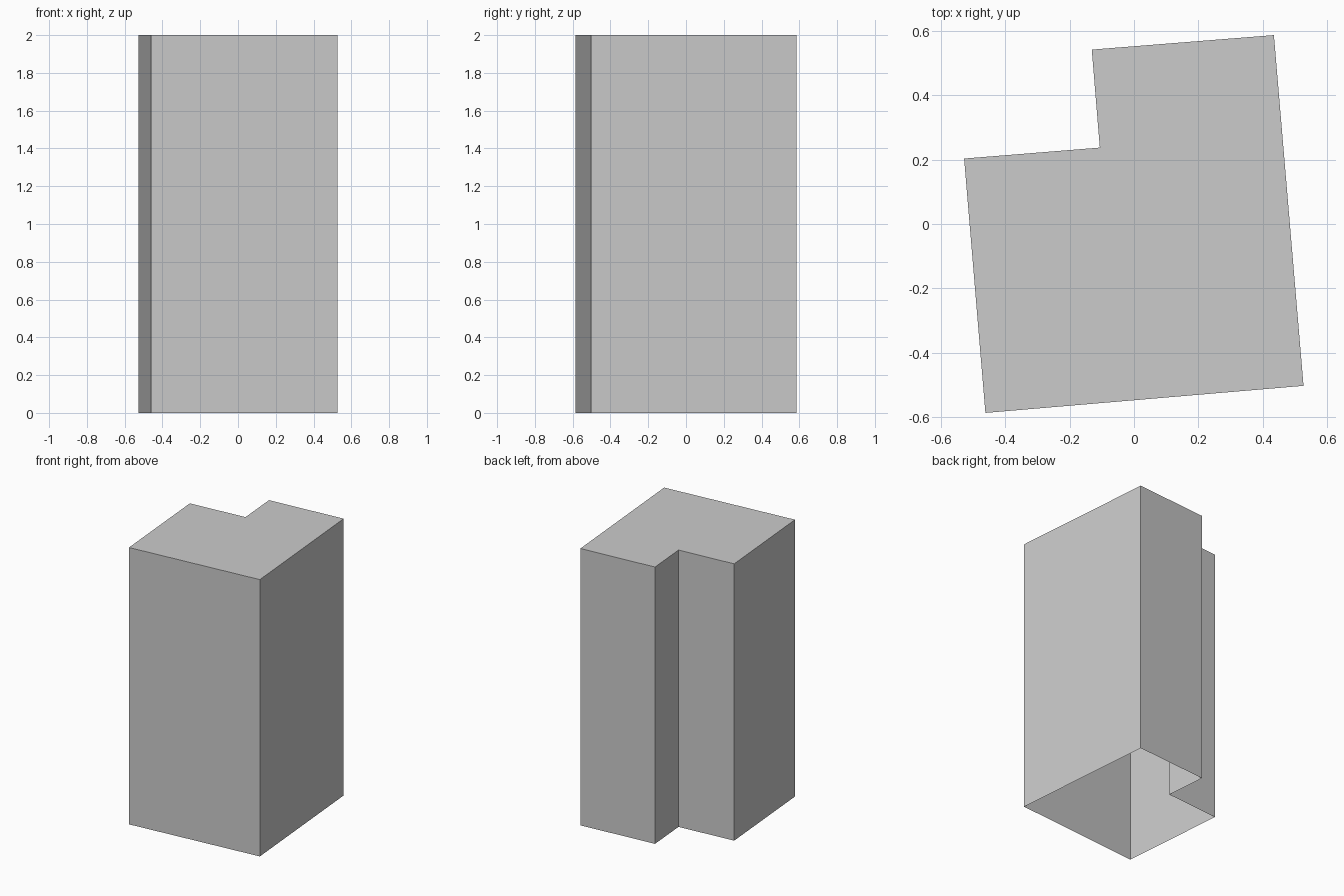
import bpy, bmesh

if "Cube" in bpy.data.objects:
    bpy.data.objects.remove(bpy.data.objects["Cube"])

HEIGHT = 2.0
# L-shaped footprint, counter-clockwise
FOOTPRINT = [(-0.461, -0.586), (0.526, -0.502), (0.434, 0.586),
             (-0.131, 0.541), (-0.106, 0.237), (-0.527, 0.203)]

# Thin walls around the footprint, with a flat roof and an open underside
bm = bmesh.new()
base = [bm.verts.new((x, y, 0)) for x, y in FOOTPRINT]
roof = [bm.verts.new((x, y, HEIGHT)) for x, y in FOOTPRINT]
for i in range(len(base)):
    j = (i + 1) % len(base)
    bm.faces.new((base[i], base[j], roof[j], roof[i]))
bm.faces.new(roof)

mesh = bpy.data.meshes.new("building_shell")
bm.to_mesh(mesh)
bm.free()
bpy.context.collection.objects.link(bpy.data.objects.new("building_shell", mesh))
